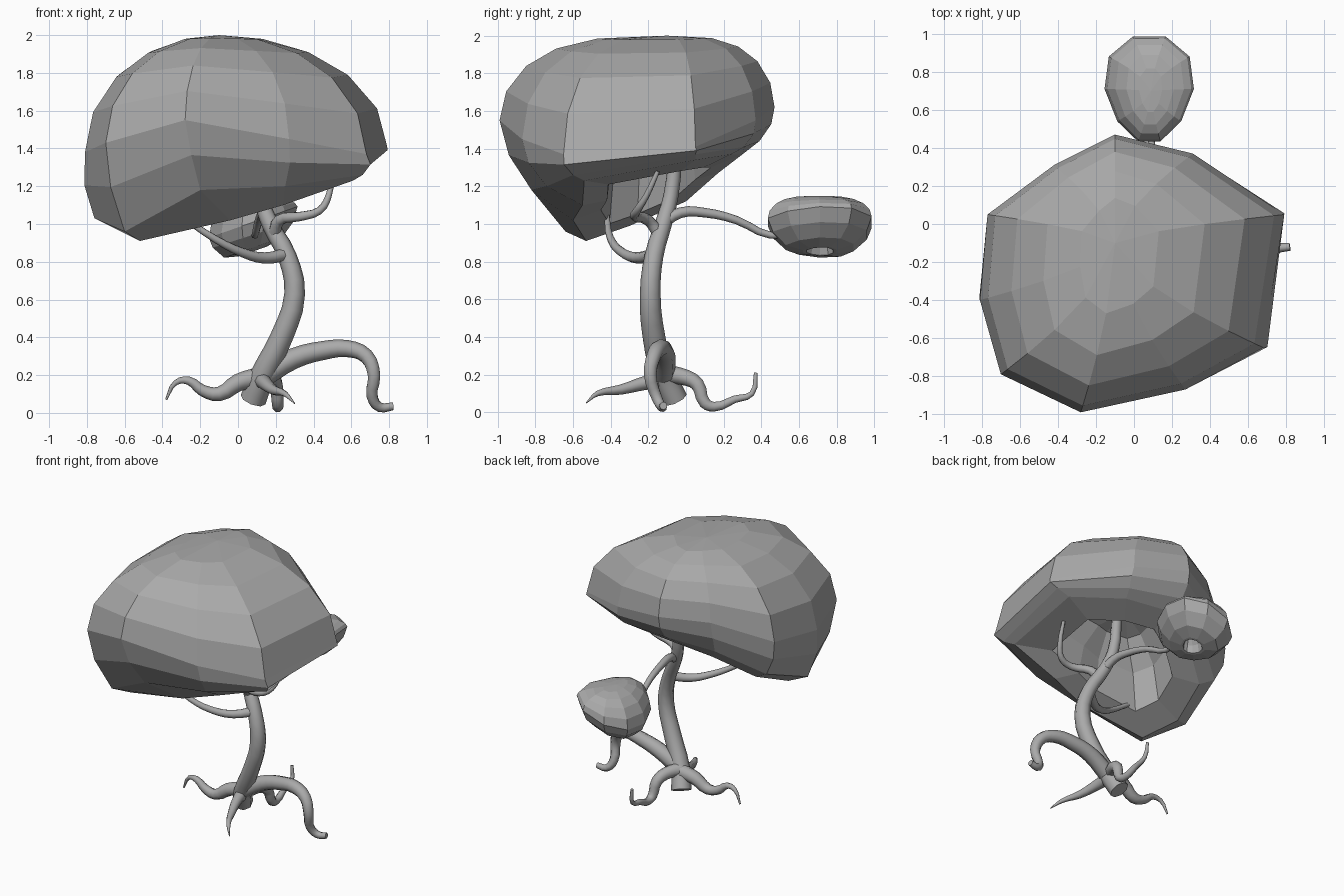
import bpy
import math
from mathutils import Vector

cube = bpy.data.objects.get("Cube")
if cube:
    bpy.data.objects.remove(cube)

grey = bpy.data.materials.new("stone_grey")
grey.use_nodes = True
colour = (0.4, 0.4, 0.4, 1)
grey.diffuse_color = colour
grey.node_tree.nodes["Principled BSDF"].inputs["Base Color"].default_value = colour


def add_object(name, mesh):
    obj = bpy.data.objects.new(name, mesh)
    bpy.context.collection.objects.link(obj)
    mesh.materials.clear()
    mesh.materials.append(grey)
    return obj


def tube(name, start, end, points):
    """Tapering limb along a smooth path."""
    curve = bpy.data.curves.new(name, "CURVE")
    curve.dimensions = "3D"
    curve.bevel_depth = 1
    curve.bevel_resolution = 2
    curve.resolution_u = 3
    curve.use_fill_caps = True
    spline = curve.splines.new("BEZIER")
    spline.bezier_points.add(len(points) - 1)
    for i, (bp, co) in enumerate(zip(spline.bezier_points, points)):
        bp.co = co
        bp.handle_left_type = bp.handle_right_type = "AUTO"
        bp.radius = start + (end - start) * i / (len(points) - 1)
    temp = bpy.data.objects.new(name + "_path", curve)
    bpy.context.collection.objects.link(temp)
    graph = bpy.context.evaluated_depsgraph_get()
    mesh = bpy.data.meshes.new_from_object(temp.evaluated_get(graph))
    bpy.data.objects.remove(temp)
    obj = add_object(name, mesh)
    bpy.ops.object.select_all(action="DESELECT")
    obj.select_set(True)
    bpy.context.view_layer.objects.active = obj
    bpy.ops.object.shade_smooth_by_angle(angle=math.radians(50))


def dome(ring, top, degrees):
    """Copy of a ring moved up an arc towards the top, fuller along y."""
    c, s = math.cos(math.radians(degrees)), math.sin(math.radians(degrees))
    return [Vector((top.x + (p.x - top.x) * c,
                    top.y + (p.y - top.y) * c ** .65,
                    p.z + (top.z - p.z) * s)) for p in ring]


def hollow_crown(name, equator, lower, hole, apex, inner_apex, bulge):
    """Faceted dome that curls under to a hole and is hollow inside."""
    equator, *lower = [[Vector(p) for p in r] for r in (equator, *lower)]
    apex, inner_apex = Vector(apex), Vector(inner_apex)
    n = len(equator)
    middle = []
    for e, r in zip(equator, lower[0]):
        out = Vector((e.x - apex.x, e.y - apex.y, 0))
        middle.append(e.lerp(r, 0.5) + out * bulge)
    centre = sum(lower[-1], Vector()) / n
    lip = [centre.lerp(p, hole) for p in lower[-1]]
    rings = [dome(equator, apex, a) for a in (75, 58, 40, 20)]
    rings += [equator, middle, *lower, lip]
    rings += [dome(lip, inner_apex, a) for a in (30, 60)]

    verts = [apex] + [p for ring in rings for p in ring] + [inner_apex]
    last = len(verts) - 1
    faces = []
    for i in range(n):
        j = (i + 1) % n
        faces.append((0, 1 + i, 1 + j))
        for k in range(len(rings) - 1):
            a, b = 1 + k * n, 1 + (k + 1) * n
            faces.append((a + i, b + i, b + j, a + j))
        base = last - n
        faces.append((base + i, last, base + j))
    mesh = bpy.data.meshes.new(name)
    mesh.from_pydata(verts, [], faces)
    add_object(name, mesh)


# Main crown, tilted up towards the back
crown_equator = [
    (.79, .05, 1.41), (.31, .37, 1.55), (-.1, .47, 1.62), (-.42, .31, 1.6),
    (-.77, .05, 1.45), (-.81, -.4, 1.38), (-.7, -.79, 1.43),
    (-.28, -.99, 1.55), (.27, -.87, 1.45), (.68, -.65, 1.37)]
crown_skirt = [
    (.72, .05, 1.37), (.3, .31, 1.41), (-.1, .39, 1.44), (-.4, .23, 1.35),
    (-.69, .03, 1.18), (-.76, -.36, 1.03), (-.6, -.64, .96),
    (-.2, -.82, 1.18), (.25, -.74, 1.2), (.66, -.6, 1.26)]
crown_rim = [
    (.62, .05, 1.34), (.27, .24, 1.37), (-.08, .3, 1.37), (-.34, .17, 1.27),
    (-.58, 0, 1.12), (-.64, -.3, .99), (-.52, -.53, .91),
    (-.04, -.6, 1.02), (.24, -.55, 1.1), (.61, -.54, 1.23)]
hollow_crown("main_crown", crown_equator, [crown_skirt, crown_rim], .65,
             (-.1, -.1, 2), (-.05, -.15, 1.55), .04)


# Small crown, egg shaped and leaning to one side
def egg_ring(scale, z, n=10):
    ring = []
    for i in range(n):
        a = math.tau * i / n
        x = .235 * scale * math.cos(a) * (1 + .2 * math.sin(a))
        ring.append((.08 + x, .71 + .29 * scale * math.sin(a), z + .35 * x))
    return ring


hollow_crown("small_crown", egg_ring(1, 1.01),
             [egg_ring(.65, .875), egg_ring(.32, .855)], .8,
             (.09, .7, 1.15), (.09, .72, .95), .08)

# Trunk and branches
tube("trunk", .07, .035,
     [(.08, -.06, .07), (.13, -.12, .2), (.23, -.17, .4), (.3, -.19, .63),
      (.26, -.17, .83), (.17, -.12, 1), (.12, -.08, 1.15), (.11, -.05, 1.42)])
tube("front_branch", .035, .015,
     [(.26, -.17, .84), (.14, -.26, .82), (.02, -.34, .85),
      (-.12, -.4, .92), (-.3, -.42, 1.04)])
tube("left_branch", .035, .012,
     [(.19, -.14, .94), (.22, -.2, 1.02), (.33, -.27, 1.04),
      (.43, -.26, 1.07), (.48, -.21, 1.15), (.5, -.15, 1.28)])
tube("back_branch", .032, .015,
     [(.17, -.13, 1), (.15, -.03, 1.06), (.13, .1, 1.06),
      (.11, .27, 1.02), (.09, .45, .94), (.09, .6, .96)])

# Roots
tube("left_root", .06, .021,
     [(.14, -.12, .2), (.3, -.11, .29), (.45, -.12, .33), (.58, -.14, .34),
      (.68, -.17, .3), (.72, -.19, .2), (.71, -.16, .09), (.75, -.13, .03),
      (.82, -.12, .035)])
tube("right_root", .055, .006,
     [(.12, -.1, .19), (0, -.11, .16), (-.1, -.12, .1), (-.19, -.12, .12),
      (-.26, -.12, .17), (-.33, -.11, .16), (-.38, -.1, .07)])
tube("front_root", .05, .003,
     [(.12, -.08, .18), (.14, -.2, .16), (.19, -.35, .12), (.25, -.47, .1),
      (.3, -.53, .05)])
tube("back_root", .05, .01,
     [(.12, -.1, .2), (.17, -.02, .19), (.2, .06, .15), (.21, .1, .05),
      (.21, .15, .03), (.2, .26, .07), (.2, .35, .1), (.19, .37, .21)])
